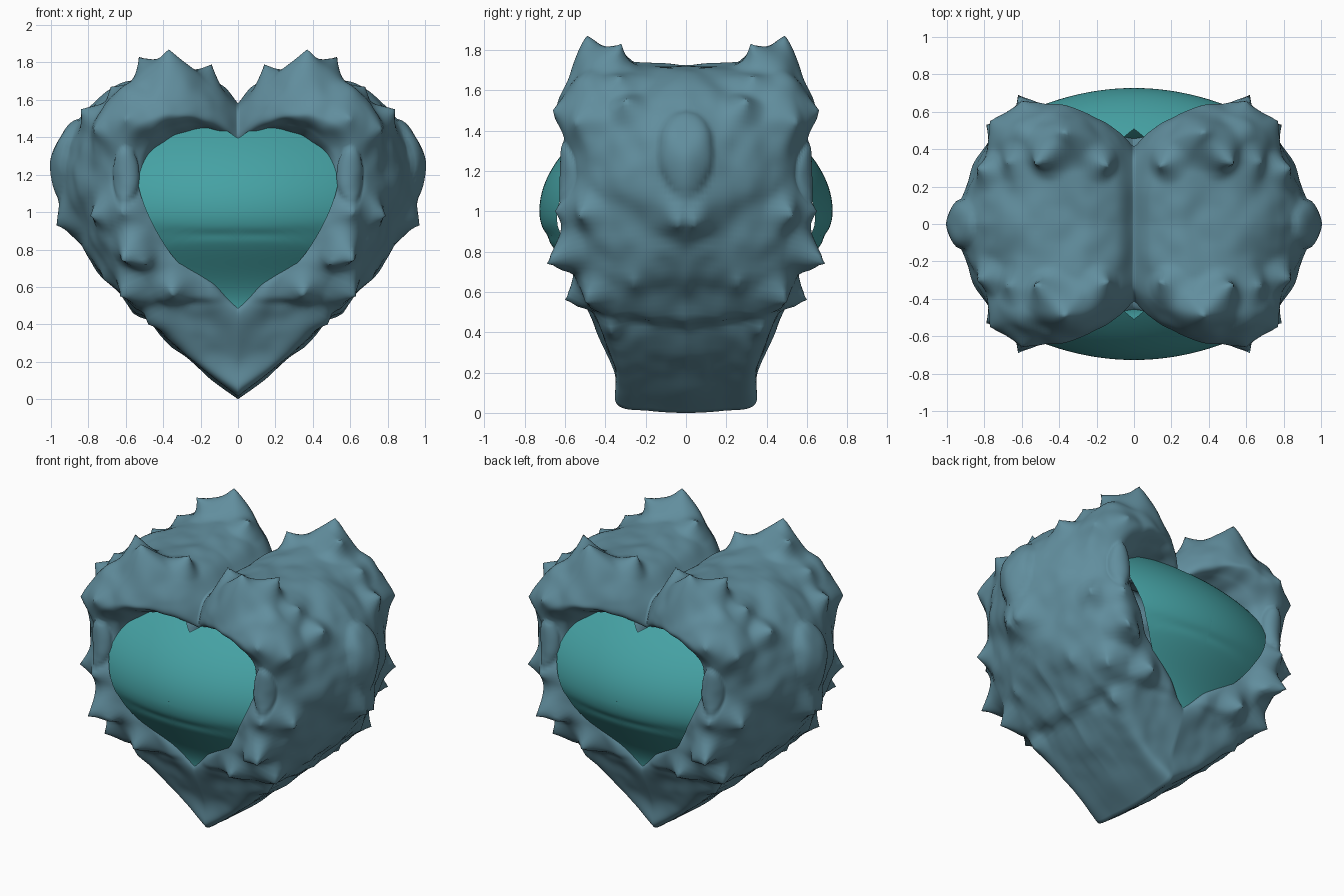
import bpy, math
from mathutils import Vector, noise

if "Cube" in bpy.data.objects:
    bpy.data.objects.remove(bpy.data.objects["Cube"])

# ---------- helpers ----------
def spline(pts, n, before=None):
    """Smooth curve through pts, n + 1 samples."""
    P = [before or pts[0] * 2 - pts[1]] + pts + [pts[-1] * 2 - pts[-2]]
    out = []
    for i in range(n + 1):
        t = i / n * (len(pts) - 1)
        k = min(int(t), len(pts) - 2)
        t -= k
        a, b, c, d = P[k:k + 4]
        out.append(0.5 * (2 * b + (c - a) * t + (2 * a - 5 * b + 4 * c - d) * t * t
                          + (3 * b - 3 * c + d - a) * t ** 3))
    return out

def section(xz, ys):
    return [Vector((x, -y, z)) for (x, z), y in zip(xz, ys)]

def grid_mesh(name, rows):
    nj = len(rows[0])
    verts = [v for r in rows for v in r]
    faces = [(i * nj + j, i * nj + j + 1, (i + 1) * nj + j + 1, (i + 1) * nj + j)
             for i in range(len(rows) - 1) for j in range(nj - 1)]
    me = bpy.data.meshes.new(name)
    me.from_pydata(verts, [], faces)
    me.update()
    return me

def add(name, me, col):
    ob = bpy.data.objects.new(name, me)
    bpy.context.collection.objects.link(ob)
    mat = bpy.data.materials.new(name)
    mat.diffuse_color = (*col, 1)
    mat.use_nodes = True
    mat.node_tree.nodes["Principled BSDF"].inputs["Base Color"].default_value = mat.diffuse_color
    me.materials.append(mat)
    for p in me.polygons:
        p.use_smooth = True
    mod = ob.modifiers.new("mirror", 'MIRROR')
    mod.use_axis = (True, True, False)
    mod.merge_threshold = 0.002
    return ob

# ---------- heart outlines of one quarter, notch to tip ----------
mid = section([(0, 1.58), (.1, 1.68), (.32, 1.73), (.58, 1.69), (.81, 1.55), (.94, 1.34),
               (.95, 1.02), (.76, .72), (.50, .42), (.23, .17), (0, 0)], [0] * 11)
side = section([(0, 1.58), (.12, 1.69), (.33, 1.74), (.57, 1.68), (.76, 1.53), (.85, 1.3),
                (.84, 1.02), (.71, .71), (.47, .42), (.22, .18), (0, .01)],
               [.2, .25, .28, .3, .3, .3, .3, .28, .22, .18, .18])
rim = section([(0, 1.55), (.14, 1.68), (.35, 1.77), (.56, 1.69), (.7, 1.5), (.75, 1.3),
               (.73, 1.02), (.63, .72), (.44, .42), (.21, .19), (0, .04)],
              [.34, .42, .49, .5, .52, .5, .5, .48, .38, .33, .34])
crest = section([(0, 1.46), (.13, 1.52), (.33, 1.54), (.5, 1.49), (.62, 1.38), (.64, 1.2),
                 (.61, .98), (.5, .74), (.33, .5), (.16, .31), (0, .2)],
                [.40, .52, .64, .65, .61, .57, .59, .57, .46, .38, .355])
inner = section([(0, 1.38), (.1, 1.44), (.24, 1.46), (.39, 1.43), (.5, 1.33), (.51, 1.18),
                 (.46, 1.0), (.35, .8), (.22, .66), (.1, .55), (0, .47)],
                [.40, .46, .52, .55, .55, .56, .56, .54, .51, .48, .46])
centre = Vector((0, 0, 1.0))
tuck = [centre + (p - centre) * 0.9 + Vector((0, .1, 0)) for p in inner]

# ---------- spiny shell ----------
NU, NV = 110, 80
curves = [spline(s, NU) for s in (mid, side, rim, crest, inner, tuck)]
rows = []
for i in range(NU + 1):
    pts = [c[i] for c in curves]
    mirrored = Vector((pts[1].x, -pts[1].y, pts[1].z))
    rows.append(spline(pts, NV, mirrored))
shell = grid_mesh("spiny_shell", rows)

# lumpy skin, overlapping lip above the stem, oval pods on rim and flank
pods = [((.60, -.58, 1.2), (.075, .12, .15), .05), ((.95, 0, 1.3), (.2, .14, .23), .05)]
normals = [v.normal.copy() for v in shell.vertices]
for v, n in zip(shell.vertices, normals):
    p = v.co.copy()
    d = 0.03 * noise.noise(p * 3.7) + 0.012 * noise.noise(p * 9)
    h = p.z - (0.43 + 0.38 * p.y ** 2)
    lip = min(max(h / 0.03, 0), 1) * math.exp(-max(h, 0) / 0.15) * min(p.x / 0.25, 1)
    d += 0.03 * lip
    for c, size, height in pods:
        q = sum(((a - b) / s) ** 2 for a, b, s in zip(p, c, size))
        d += height * max(0, 1 - q) ** 0.6
    v.co = p + n * d * min(1, p.x / 0.15) * min(1, max(0.3, p.z / 0.3))

# spikes: pull the skin out to each tip (x, y, z, radius)
spikes = [(.37, -.49, 1.87, .2), (.14, -.31, 1.79, .12), (.53, -.32, 1.83, .15),
          (.68, -.33, 1.67, .12), (.77, -.55, 1.44, .15), (.60, -.66, 1.5, .13),
          (.84, -.30, 1.55, .12), (.97, -.04, .93, .16), (.79, -.53, .98, .12),
          (.62, -.69, .74, .15), (.35, -.60, .56, .13), (.49, -.64, .72, .11),
          (.63, -.50, .55, .13), (.72, -.26, .64, .12), (.48, -.37, .40, .1),
          (.62, -.65, 1.0, .13)]
for x, y, z, r in spikes:
    tip = Vector((x, y, z))
    base = min((v.co for v in shell.vertices), key=lambda c: (c - tip).length_squared).copy()
    for v in shell.vertices:
        d = (v.co - base).length
        if d < r:
            v.co += (tip - base) * (1 - d / r) ** 1.6

# keep the seams on the mirror planes
for k, v in enumerate(shell.vertices):
    i, j = divmod(k, NV + 1)
    if i in (0, NU):
        v.co.x = 0
    if j == 0:
        v.co.y = 0
    v.co.x, v.co.y, v.co.z = max(v.co.x, 0), min(v.co.y, 0), max(v.co.z, 0)
add("spiny_shell", shell, (0.12, 0.27, 0.34))

# ---------- bulging heart panels: round above, sweeping in towards the tip ----------
def bulge(x, z):
    if z > 1:
        g = 1 - ((z - 1) / 0.44) ** 2
    else:
        g = 0.5 + 0.5 * math.cos(math.pi * min(1, (1 - z) / 0.54))
    return 0.455 + 0.272 * g - 0.38 * x * x - 0.008 * math.exp(-((z - 0.88) / 0.025) ** 2)

RINGS = 28
rows = []
for p in spline(inner, 60):
    row = []
    for j in range(RINGS + 1):
        s = 1 - j / RINGS
        x, z = p.x * s * 1.06, 1.0 + (p.z - 1.0) * s * 1.04
        row.append(Vector((x, -bulge(x, z), z)))
    rows.append(row)
add("heart_panel", grid_mesh("heart_panel", rows), (0.06, 0.36, 0.37))
